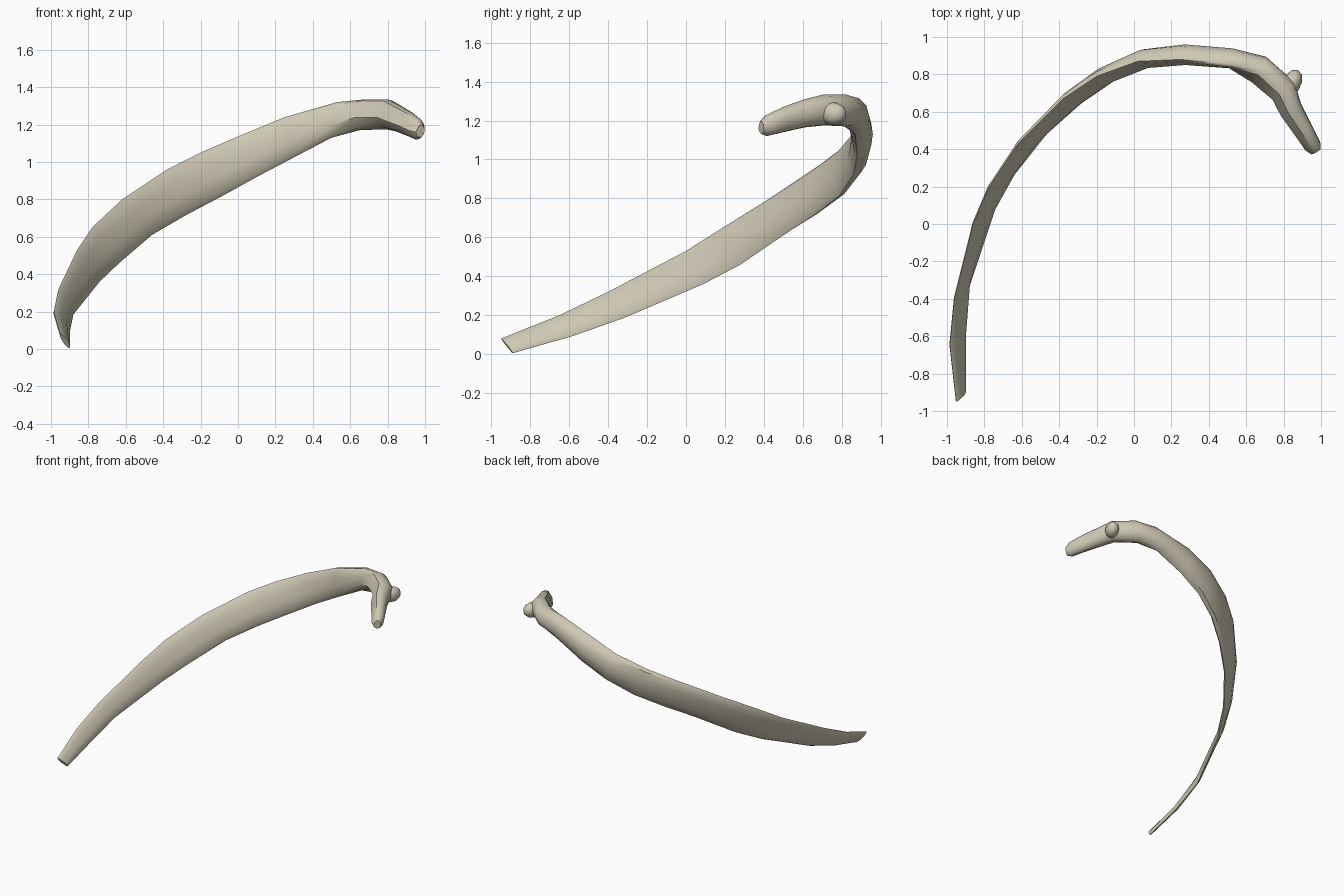
import bpy, bmesh, math
from mathutils import Vector, Matrix

cube = bpy.data.objects.get("Cube")
if cube:
    bpy.data.objects.remove(cube, do_unlink=True)

bone = bpy.data.materials.new("bone ivory")
bone.use_nodes = True
colour = (0.62, 0.58, 0.46, 1)
bone.diffuse_color = colour
bone.node_tree.nodes["Principled BSDF"].inputs["Base Color"].default_value = colour

# Stations along the rib: upper edge, lower edge, outward bulge, inward bulge
stations = [
    ((-.95, -.95, .08), (-.9, -.89, .005), .012, .015),
    ((-.985, -.65, .2), (-.9, -.59, .09), .015, .02),
    ((-.96, -.4, .32), (-.88, -.32, .185), .015, .02),
    ((-.86, 0, .53), (-.74, .09, .36), .02, .02),
    ((-.78, .19, .65), (-.635, .28, .46), .022, .025),
    ((-.62, .43, .8), (-.46, .5, .61), .028, .03),
    ((-.38, .67, .96), (-.28, .66, .715), .04, .035),
    ((-.2, .79, 1.05), (-.09, .79, .815), .05, .035),
    ((.02, .87, 1.145), (.1, .86, .92), .07, .03),
    ((.25, .88, 1.24), (.29, .88, 1.02), .08, .03),
    ((.53, .85, 1.32), (.5, .87, 1.13), .08, .03),
    ((.68, .82, 1.335), (.65, .82, 1.17), .085, .07),
    ((.8, .71, 1.335), (.79, .71, 1.175), .08, .07),
    ((.845, .61, 1.31), (.84, .61, 1.165), .06, .065),
    ((.915, .5, 1.27), (.905, .5, 1.14), .05, .055),
    ((.965, .415, 1.23), (.95, .415, 1.12), .045, .045),
]

# Cross-section: position from upper to lower edge, and share of each bulge
outer = [(.05, .5), (.25, .9), (.5, 1), (.75, .9), (.95, .5)]
inner = [(.92, .5), (.62, 1), (.3, .7), (.06, .4)]


def finish(name, bm, angle):
    bmesh.ops.recalc_face_normals(bm, faces=bm.faces)
    mesh = bpy.data.meshes.new(name)
    bm.to_mesh(mesh)
    bm.free()
    mesh.materials.append(bone)
    obj = bpy.data.objects.new(name, mesh)
    bpy.context.collection.objects.link(obj)
    bpy.ops.object.select_all(action='DESELECT')
    obj.select_set(True)
    bpy.context.view_layer.objects.active = obj
    bpy.ops.object.shade_smooth_by_angle(angle=math.radians(angle))
    return obj


# Curved shaft, neck and head as one loft
bm = bmesh.new()
centres = [(Vector(u) + Vector(l)) / 2 for u, l, _, _ in stations]
last = len(stations) - 1
rings = []
for i, (u, l, out, inn) in enumerate(stations):
    top, low = Vector(u), Vector(l)
    along = centres[min(i + 1, last)] - centres[max(i - 1, 0)]
    inward = along.cross(top - low).normalized()
    ring = [top]
    ring += [top.lerp(low, f) - inward * out * k for f, k in outer]
    ring.append(low)
    ring += [top.lerp(low, f) + inward * inn * k for f, k in inner]
    rings.append([bm.verts.new(p) for p in ring])

# Rounded end of the head
tip = centres[last] + (centres[last] - centres[last - 1]).normalized() * .035
rings.append([bm.verts.new(tip + (v.co - centres[last]) * .6) for v in rings[-1]])

count = len(rings[0])
for a, b in zip(rings, rings[1:]):
    for j in range(count):
        k = (j + 1) % count
        bm.faces.new((a[j], a[k], b[k], b[j]))
bm.faces.new(rings[0])
bm.faces.new(rings[-1])
finish("rib_shaft", bm, 40)

# Knob where the neck meets the shaft
bm = bmesh.new()
bmesh.ops.create_icosphere(bm, subdivisions=2, radius=1)
place = (Matrix.Translation((.845, .755, 1.235))
         @ Matrix.Rotation(math.radians(-25), 4, 'Z')
         @ Matrix.Diagonal((.05, .075, .06, 1)))
bm.transform(place)
finish("rib_tubercle", bm, 40)
